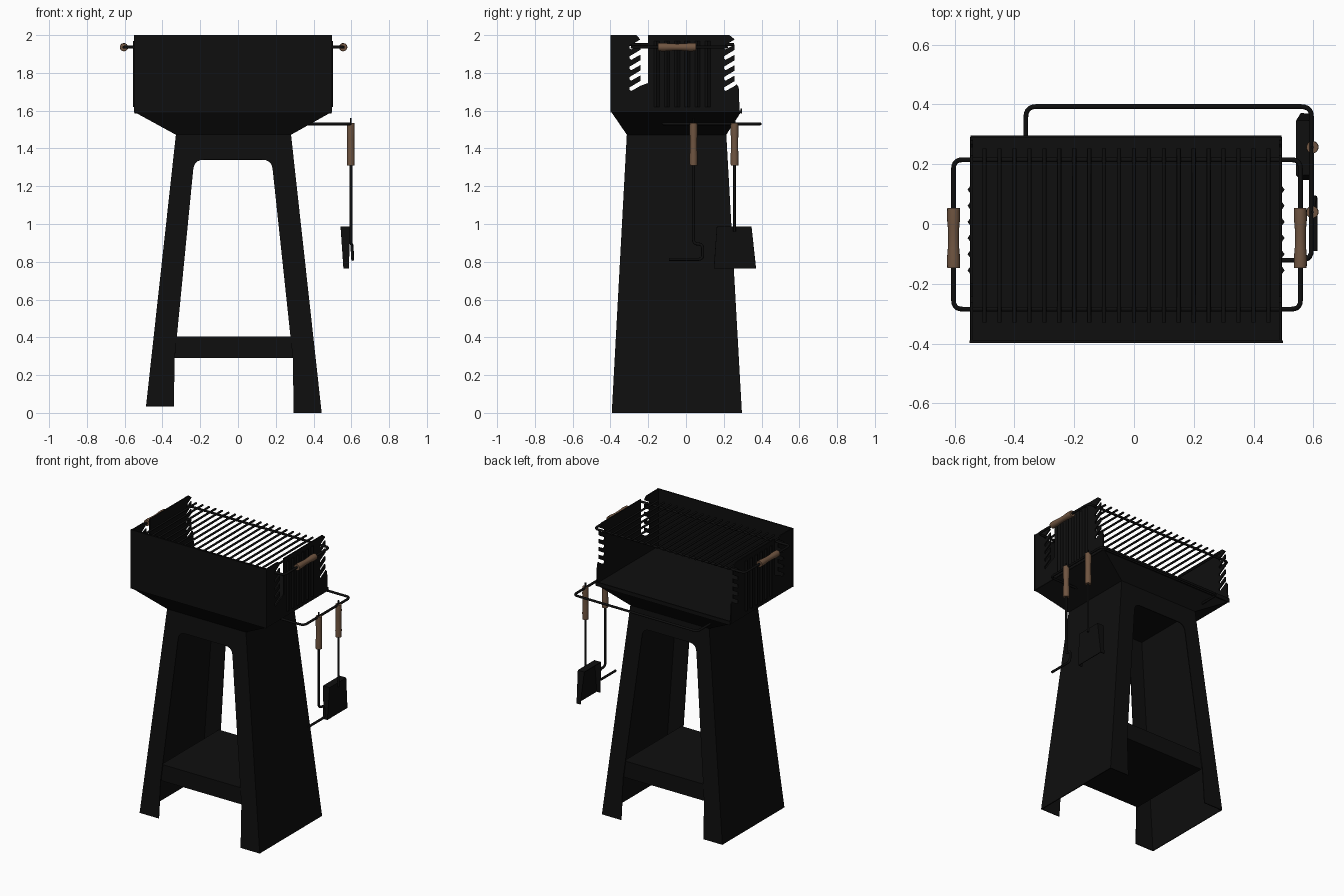
import bpy, math
from mathutils import Vector

if "Cube" in bpy.data.objects:
    bpy.data.objects.remove(bpy.data.objects["Cube"])


def material(name, rgb):
    m = bpy.data.materials.new(name)
    m.diffuse_color = (*rgb, 1)
    m.use_nodes = True
    m.node_tree.nodes["Principled BSDF"].inputs["Base Color"].default_value = m.diffuse_color
    return m


BLACK = material("black steel", (0.0045, 0.0045, 0.0045))
WOOD = material("brown wood", (0.16, 0.09, 0.052))


def mesh(name, verts, faces, mat=BLACK, thick=0.0):
    me = bpy.data.meshes.new(name)
    me.from_pydata([tuple(v) for v in verts], [], faces)
    me.materials.append(mat)
    ob = bpy.data.objects.new(name, me)
    bpy.context.collection.objects.link(ob)
    if thick:
        mod = ob.modifiers.new("sheet", 'SOLIDIFY')
        mod.thickness, mod.offset = thick, 0
    return ob


def plate(name, verts, thick=0.008):
    return mesh(name, verts, [range(len(verts))], BLACK, thick)


def box(name, x0, x1, y0, y1, z0, z1):
    v = [(x, y, z) for z in (z0, z1) for x, y in ((x0, y0), (x1, y0), (x1, y1), (x0, y1))]
    f = [(3, 2, 1, 0), (4, 5, 6, 7)] + [(i, (i + 1) % 4, (i + 1) % 4 + 4, i + 4) for i in range(4)]
    return mesh(name, v, f)


def fillet(pts, r, closed=False, n=5):
    """Round the corners of a point path."""
    pts = [Vector(p) for p in pts]
    out = []
    for i, p in enumerate(pts):
        if not closed and i in (0, len(pts) - 1):
            out.append(p)
            continue
        a = p + (pts[i - 1] - p).normalized() * r
        b = p + (pts[(i + 1) % len(pts)] - p).normalized() * r
        for k in range(n + 1):
            t = k / n
            out.append(a * (1 - t) ** 2 + p * 2 * t * (1 - t) + b * t * t)
    return out


def rod(name, pts, radius, corner=0.03, closed=False):
    cu = bpy.data.curves.new(name, 'CURVE')
    cu.dimensions = '3D'
    cu.bevel_depth, cu.bevel_resolution, cu.use_fill_caps = radius, 2, True
    path = fillet(pts, corner, closed)
    sp = cu.splines.new('POLY')
    sp.points.add(len(path) - 1)
    for q, p in zip(sp.points, path):
        q.co = (*p, 1)
    sp.use_cyclic_u = closed
    cu.materials.append(BLACK)
    ob = bpy.data.objects.new(name, cu)
    bpy.context.collection.objects.link(ob)
    bpy.ops.object.select_all(action='DESELECT')
    ob.select_set(True)
    bpy.context.view_layer.objects.active = ob
    bpy.ops.object.convert(target='MESH')
    return bpy.context.object


def turned_grip(name, start, end, radii, n=16):
    """Turned wooden grip: radii spaced evenly from start to end."""
    a, b = Vector(start), Vector(end)
    q = (b - a).to_track_quat('Z', 'Y')
    v, f = [], []
    for k, r in enumerate(radii):
        c = a.lerp(b, k / (len(radii) - 1))
        for i in range(n):
            t = 2 * math.pi * i / n
            v.append(c + q @ Vector((r * math.cos(t), r * math.sin(t), 0)))
    for k in range(len(radii) - 1):
        for i in range(n):
            j = (i + 1) % n
            f.append((k * n + i, k * n + j, k * n + n + j, k * n + n + i))
    f += [range(n - 1, -1, -1), range(len(v) - n, len(v))]
    ob = mesh(name, v, f, WOOD)
    bpy.ops.object.select_all(action='DESELECT')
    ob.select_set(True)
    bpy.context.view_layer.objects.active = ob
    bpy.ops.object.shade_smooth_by_angle(angle=math.radians(40))
    return ob


# --- stand: tapered sheet shell with openings front and back
def front_y(z): return -0.39 + 0.08 * z / 1.48
def back_y(z): return 0.293 - 0.083 * z / 1.48


arch = [(0.295, 0, 0), (0.29, 0.29, 0)]
arch += fillet([(0.29, 0.29, 0), (0.178, 1.34, 0), (-0.232, 1.34, 0), (-0.335, 0.29, 0)], 0.05)[1:]
outline = [(-0.34, 0.035), (-0.487, 0.035), (-0.328, 1.48), (0.28, 1.48), (0.443, 0)]
outline += [(p[0], p[1]) for p in arch]
for name, fy in (("stand_front", front_y), ("stand_back", back_y)):
    plate(name, [(x, fy(z), z) for x, z in outline], 0.006)
for name, lo, hi in (("stand_left", (-0.484, 0.035), (-0.325, 1.48)),
                     ("stand_right", (0.44, 0), (0.277, 1.48))):
    plate(name, [(x, fy(z), z) for (x, z), fy in
                 ((lo, front_y), (lo, back_y), (hi, back_y), (hi, front_y))], 0.006)
box("lower_shelf", -0.335, 0.29, -0.365, 0.268, 0.29, 0.405)

# --- firebox: tapered hopper, floor, front wall and notched sides
L, R, F, B = -0.547, 0.494, -0.394, 0.29
corners = [(L, F), (R, F), (R, B), (L, B)]
base = [(-0.328, -0.312), (0.28, -0.312), (0.28, 0.212), (-0.328, 0.212)]
mesh("hopper", [(*p, 1.475) for p in base] + [(*p, 1.595) for p in corners],
     [(3, 2, 1, 0)] + [(i, (i + 1) % 4, (i + 1) % 4 + 4, i + 4) for i in range(4)], BLACK, 0.006)
box("firebox_floor", L, R, F, B, 1.59, 1.6)
box("back_lip", L, R, B - 0.002, B + 0.006, 1.585, 1.612)
box("front_wall", L - 0.004, R + 0.004, F - 0.005, F + 0.004, 1.59, 2.0)


def slots(y0):
    """Slanted rod slots, top to bottom, cut into an edge."""
    pts = []
    for k in range(5):
        z = 1.937 - 0.055 * k
        pts += [(y0 + 0.045, z + 0.04), (y0, z + 0.013), (y0 - 0.011, z + 0.007),
                (y0 - 0.012, z - 0.006), (y0 - 0.003, z - 0.013), (y0 + 0.045, z + 0.014)]
    return pts


side = [(F, 1.59), (F, 2.0), (-0.262, 2.0)] + slots(-0.287)
side += [(-0.2, 1.747), (-0.2, 2.0), (0.23, 2.0)] + slots(0.213)
side += [(0.268, 1.74), (0.279, 1.725), (0.284, 1.59)]
for name, x, s in (("left", L, -1), ("right", R, 1)):
    plate(name + "_side_wall", [(x - s * 0.004, y, z) for y, z in side])
    # pressed vertical ribs on the middle panel
    for i in range(6):
        y = -0.155 + 0.054 * i
        mesh(f"{name}_rib_{i}", [(x, y - 0.014, 1.62), (x + s * 0.01, y, 1.62), (x, y + 0.014, 1.62),
                                 (x, y - 0.014, 1.97), (x + s * 0.01, y, 1.97), (x, y + 0.014, 1.97)],
             [(0, 1, 2), (5, 4, 3), (0, 3, 4, 1), (1, 4, 5, 2), (2, 5, 3, 0)])

# --- lift-out cooking grate with looped handles
gl, gr = -0.604, 0.557
rod("grate_frame", [(gl, -0.285, 1.936), (gr, -0.285, 1.936), (gr, 0.215, 1.936), (gl, 0.215, 1.936)],
    0.008, 0.03, True)
for i in range(20):
    x = -0.5 + 0.95 * i / 19
    rod(f"grate_bar_{i}", [(x, -0.33, 1.95), (x, 0.253, 1.95)], 0.007)
for name, x in (("left", gl), ("right", gr)):
    turned_grip(name + "_grate_grip", (x, -0.147, 1.936), (x, 0.053, 1.936),
                [0.021, 0.022, 0.019, 0.018, 0.019, 0.022, 0.021])

# --- tool rail around the back right corner
rod("tool_rail", [(-0.362, 0.22, 1.53), (-0.362, 0.393, 1.53), (0.594, 0.393, 1.53),
                  (0.594, -0.121, 1.53), (0.34, -0.121, 1.53)], 0.008, 0.035)

# --- hanging tools
tx = 0.597
for name, y in (("shovel", 0.257), ("poker", 0.04)):
    turned_grip(name + "_grip", (tx, y, 1.31), (tx, y, 1.535),
                [0.020, 0.021, 0.019, 0.019, 0.021, 0.020])
    rod(name + "_hook", [(tx, y, 1.52), (tx, y, 1.562)], 0.005)
rod("shovel_shaft", [(tx, 0.257, 1.32), (tx, 0.257, 0.96)], 0.007)
rod("poker_shaft", [(tx, 0.04, 1.32), (tx, 0.04, 0.895), (tx + 0.006, 0.088, 0.893),
                    (tx + 0.01, 0.088, 0.813), (tx + 0.01, -0.09, 0.813)], 0.008, 0.022)
# shallow shovel pan: back sheet, two side flanges, top flange
pan = [(0.592, 0.165, 0.985), (0.592, 0.345, 0.985), (0.585, 0.368, 0.765), (0.585, 0.15, 0.765),
       (0.543, 0.165, 0.985), (0.543, 0.345, 0.985), (0.558, 0.368, 0.765), (0.558, 0.15, 0.765)]
mesh("shovel_pan", pan, [(0, 1, 2, 3), (0, 4, 5, 1), (1, 5, 6, 2), (3, 7, 4, 0)], BLACK, 0.006)
